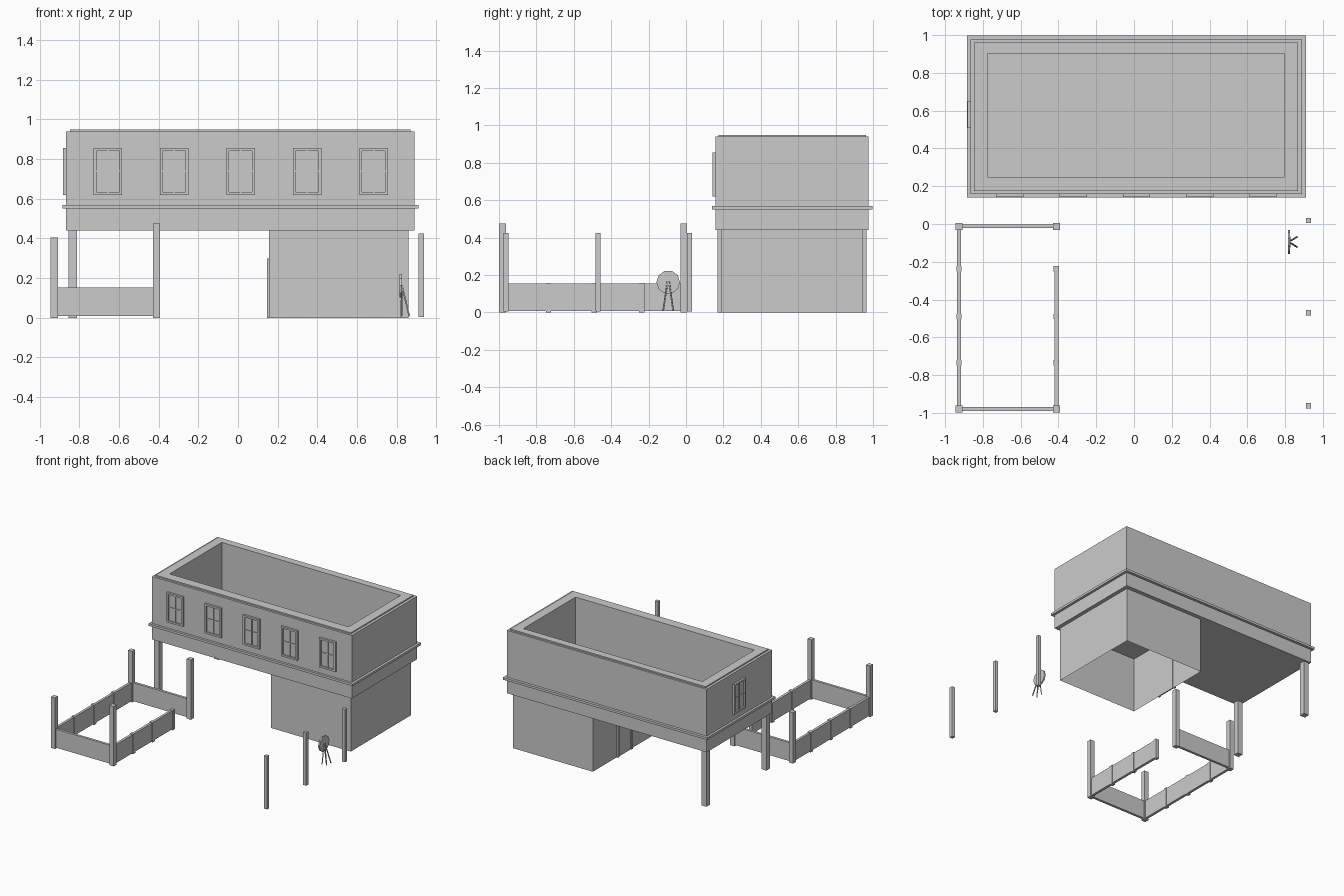
import bpy, bmesh, math
from mathutils import Vector, Matrix

if "Cube" in bpy.data.objects:
    bpy.data.objects.remove(bpy.data.objects["Cube"])


def finish(name, bm):
    bmesh.ops.recalc_face_normals(bm, faces=bm.faces)
    me = bpy.data.meshes.new(name)
    bm.to_mesh(me)
    bm.free()
    ob = bpy.data.objects.new(name, me)
    bpy.context.collection.objects.link(ob)
    return ob


def add_box(bm, x0, x1, y0, y1, z0, z1):
    m = Matrix.Translation(((x0 + x1) / 2, (y0 + y1) / 2, (z0 + z1) / 2))
    m = m @ Matrix.Diagonal((x1 - x0, y1 - y0, z1 - z0, 1))
    return bmesh.ops.create_cube(bm, size=1, matrix=m)["verts"]


def box(name, *b):
    bm = bmesh.new()
    add_box(bm, *b)
    return finish(name, bm)


def post(name, x, y, w, h, z0=0.0):
    return box(name, x - w / 2, x + w / 2, y - w / 2, y + w / 2, z0, h)


def tray(name, outer, inner, z0, z1, floor=None):
    """Rectangular block with a rectangular well, or a through hole if floor is None."""
    bm = bmesh.new()

    def loop(r, z):
        x0, x1, y0, y1 = r
        return [bm.verts.new((x, y, z)) for x, y in ((x0, y0), (x1, y0), (x1, y1), (x0, y1))]
    loops = [loop(outer, z0), loop(outer, z1), loop(inner, z1),
             loop(inner, z0 if floor is None else floor)]
    pairs = list(zip(loops, loops[1:]))
    if floor is None:
        pairs.append((loops[3], loops[0]))
    else:
        bm.faces.new(loops[0])
        bm.faces.new(loops[3])
    for a, b in pairs:
        for i in range(4):
            j = (i + 1) % 4
            bm.faces.new((a[i], a[j], b[j], b[i]))
    return finish(name, bm)


def window(name, origin, rot):
    """Framed window with mullion and crossbar, outward direction is local -y."""
    bm = bmesh.new()
    w, h, f = 0.072, 0.118, 0.014
    for s in (-1, 1):
        add_box(bm, *sorted((s * w, s * (w - f))), -0.016, 0.002, -h, h)
        add_box(bm, -w + f, w - f, -0.016, 0.002, *sorted((s * h, s * (h - f))))
    add_box(bm, -0.004, 0.004, -0.011, 0.002, -h + f, h - f)
    add_box(bm, -w + f, w - f, -0.009, 0.002, -0.004, 0.004)
    add_box(bm, -w + f, w - f, -0.004, 0.002, -h + f, h - f)
    ob = finish(name, bm)
    ob.location = origin
    ob.rotation_euler.z = rot


# Upper storey, open at the top, with coping and ledge
outer = (-0.866, 0.89, 0.158, 0.977)
well = (-0.775, 0.796, 0.249, 0.903)
tray("upper_storey", outer, well, 0.44, 0.94, 0.55)
tray("coping", (-0.846, 0.869, 0.174, 0.962), well, 0.94, 0.95)
tray("ledge", (-0.884, 0.91, 0.14, 0.998), outer, 0.55, 0.568)

# Windows
for i in range(5):
    window(f"front_window_{i + 1}", (0.0135 + 0.335 * (i - 2), 0.158, 0.738), 0)
window("side_window", (-0.866, 0.579, 0.738), -math.pi / 2)

# Ground floor room: thin shell, open below
bm = bmesh.new()
add_box(bm, 0.157, 0.86, 0.187, 0.945, 0, 0.44)
bmesh.ops.delete(bm, geom=[f for f in bm.faces if abs(f.normal.z) > 0.5], context="FACES")
finish("ground_floor_walls", bm)

# Door with frame
bm = bmesh.new()
for y in (0.46, 0.63):
    add_box(bm, 0.145, 0.159, y, y + 0.018, 0, 0.298)
add_box(bm, 0.145, 0.159, 0.478, 0.63, 0.28, 0.298)
add_box(bm, 0.152, 0.161, 0.478, 0.63, 0, 0.28)
finish("door", bm)

# Pillars under the overhang
for n, y in (("front", 0.19), ("back", 0.942)):
    post(n + "_pillar", -0.833, y, 0.045, 0.44)

# Fenced yard: corner posts, panels, small posts
XL, XR, YF, YB = -0.926, -0.411, -0.98, -0.012
for n, x, h in (("left", XL, 0.405), ("right", XR, 0.475)):
    post(f"fence_{n}_front_post", x, YF, 0.037, h)
    post(f"fence_{n}_back_post", x, YB, 0.037, h)
t = 0.01
box("fence_left_panel", XL - t, XL + t, YF, YB, 0.008, 0.154)
box("fence_right_panel", XR - t, XR + t, YF, -0.225, 0.008, 0.154)
box("fence_front_panel", XL, XR, YF - t, YF + t, 0.008, 0.154)
box("fence_back_panel", XL, XR, YB - t, YB + t, 0.008, 0.154)
for i, y in enumerate((-0.237, -0.49, -0.735)):
    post(f"fence_left_small_post_{i + 1}", XL, y, 0.028, 0.158)
    post(f"fence_right_small_post_{i + 1}", XR, y, 0.028, 0.158)

# Row of free-standing posts
for i, y in enumerate((0.018, -0.47, -0.962)):
    post(f"free_post_{i + 1}", 0.924, y, 0.027, 0.425, 0.005)

# Round target on splayed legs
bm = bmesh.new()
m = Matrix.Translation((0.82, -0.095, 0.162)) @ Matrix.Rotation(math.pi / 2, 4, "Y")
bmesh.ops.create_cone(bm, cap_ends=True, segments=10, radius1=0.063, radius2=0.063,
                      depth=0.012, matrix=m)
finish("target_disc", bm)
bm = bmesh.new()
for x in (0.824, 0.864):
    for s in (-1, 1):
        a = Vector((0.826, -0.095 + s * 0.004, 0.165))
        b = Vector((x, -0.095 + s * 0.027, 0.008))
        d = b - a
        m = Matrix.Translation((a + b) / 2) @ d.to_track_quat("Z", "Y").to_matrix().to_4x4()
        bmesh.ops.create_cone(bm, cap_ends=True, segments=4, radius1=0.0045, radius2=0.0045,
                              depth=d.length, matrix=m)
finish("target_legs", bm)
